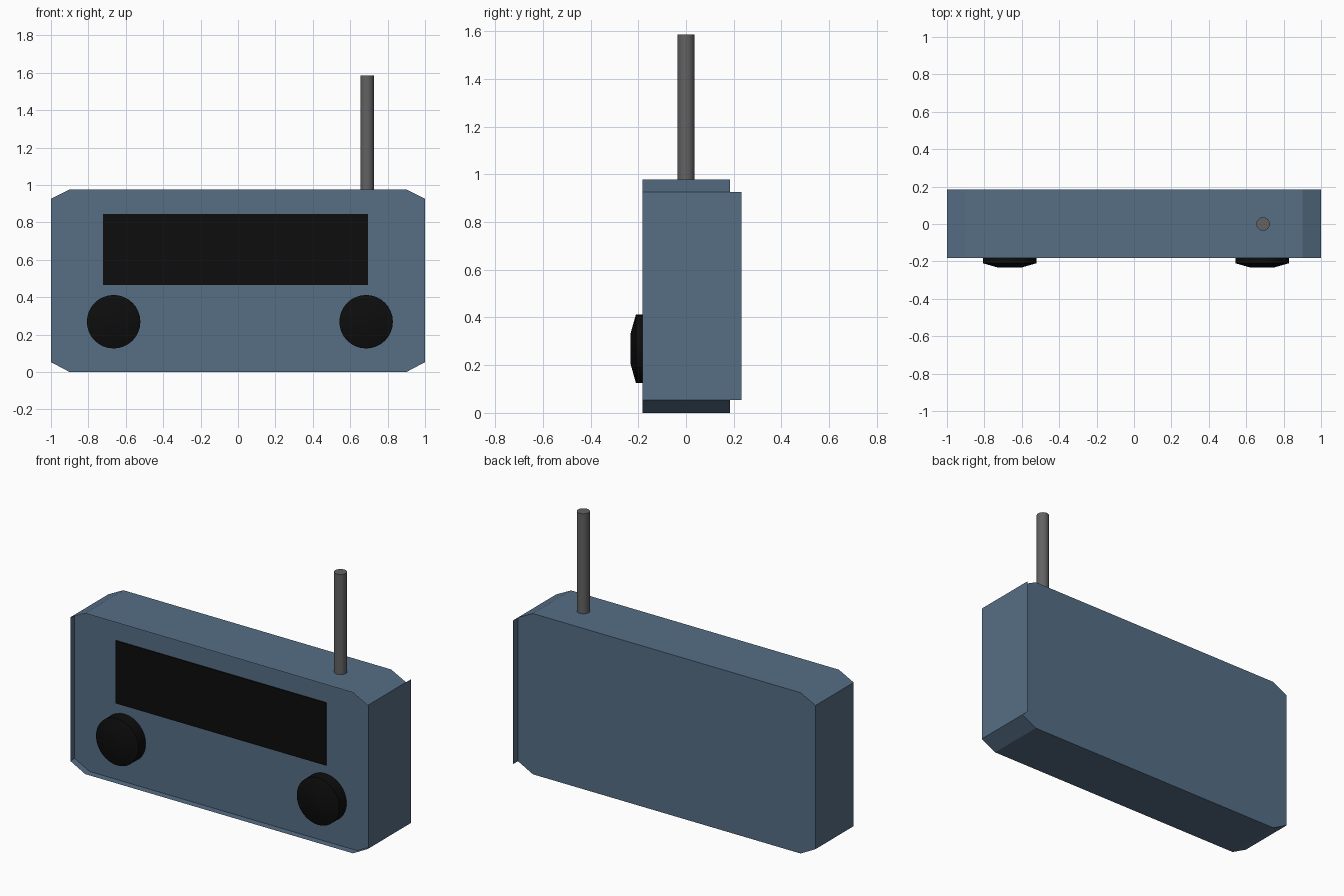
import bpy, bmesh, math

if "Cube" in bpy.data.objects:
    bpy.data.objects.remove(bpy.data.objects["Cube"])

def material(name, rgb):
    m = bpy.data.materials.new(name)
    m.diffuse_color = (*rgb, 1)
    m.use_nodes = True
    m.node_tree.nodes["Principled BSDF"].inputs["Base Color"].default_value = m.diffuse_color
    return m

BLUE = material("blue_casing", (0.093, 0.156, 0.235))
BLACK = material("black_plastic", (0.004, 0.004, 0.004))
GREY = material("grey_metal", (0.125, 0.122, 0.122))

def finish(name, bm, mat, smooth=False):
    mesh = bpy.data.meshes.new(name)
    bm.to_mesh(mesh)
    bm.free()
    mesh.materials.append(mat)
    ob = bpy.data.objects.new(name, mesh)
    bpy.context.collection.objects.link(ob)
    if smooth:
        bpy.ops.object.select_all(action='DESELECT')
        bpy.context.view_layer.objects.active = ob
        ob.select_set(True)
        bpy.ops.object.shade_smooth_by_angle(angle=math.radians(30))
    return ob

def lathe(name, profile, place, mat, sides=32):
    """Closed turned shape; profile is (radius, height), place maps to world."""
    bm = bmesh.new()
    rings = [[bm.verts.new(place(r * math.cos(a), r * math.sin(a), h))
              for a in (2 * math.pi * i / sides for i in range(sides))]
             for r, h in profile]
    for lo, hi in zip(rings, rings[1:]):
        for i in range(sides):
            j = (i + 1) % sides
            bm.faces.new((lo[i], lo[j], hi[j], hi[i]))
    bm.faces.new(rings[0])
    bm.faces.new(rings[-1])
    bmesh.ops.recalc_face_normals(bm, faces=bm.faces)
    return finish(name, bm, mat, True)

# Casing: chamfered thin-walled shell, recessed front, long right side panel
FRONT, PANEL, BACK, SIDE_BACK = -0.182, -0.14, 0.185, 0.232
outline = [(-0.9, 0), (0.9, 0), (1, 0.053), (1, 0.926),
           (0.9, 0.977), (-0.9, 0.977), (-1, 0.926), (-1, 0.053)]
bm = bmesh.new()
rim, front, back = [[bm.verts.new((x, y, z)) for x, z in outline]
                    for y in (FRONT, PANEL, BACK)]
for a, b in ((rim, front), (front, back)):
    for i in range(8):
        j = (i + 1) % 8
        bm.faces.new((a[i], b[i], b[j], a[j]))
bm.faces.new(front)
bm.faces.new(back[::-1])
flap = [bm.verts.new((1, SIDE_BACK, outline[i][1])) for i in (2, 3)]
bm.faces.new((back[2], flap[0], flap[1], back[3]))
for f in bm.faces:      # every wall and panel faces outwards
    f.normal_update()
    c = f.calc_center_median()
    c.z -= 0.488
    if f.normal.dot(c) < 0:
        f.normal_flip()
finish("casing", bm, BLUE)

# Display window on the recessed front
bm = bmesh.new()
bmesh.ops.create_cube(bm, size=1)
for v in bm.verts:
    v.co = (v.co.x * 1.415 - 0.013, v.co.y * 0.02 - 0.138, v.co.z * 0.38 + 0.655)
finish("display", bm, BLACK)

# Control knobs
for name, x in (("left_knob", -0.665), ("right_knob", 0.685)):
    lathe(name, [(0.143, 0.135), (0.143, 0.21), (0.065, 0.232)],
          lambda u, v, h, x=x: (x + u, -h, 0.269 + v), BLACK)

# Antenna
lathe("antenna", [(0.036, 0.93), (0.036, 1.585)],
      lambda u, v, h: (0.69 + u, v, h), GREY)
